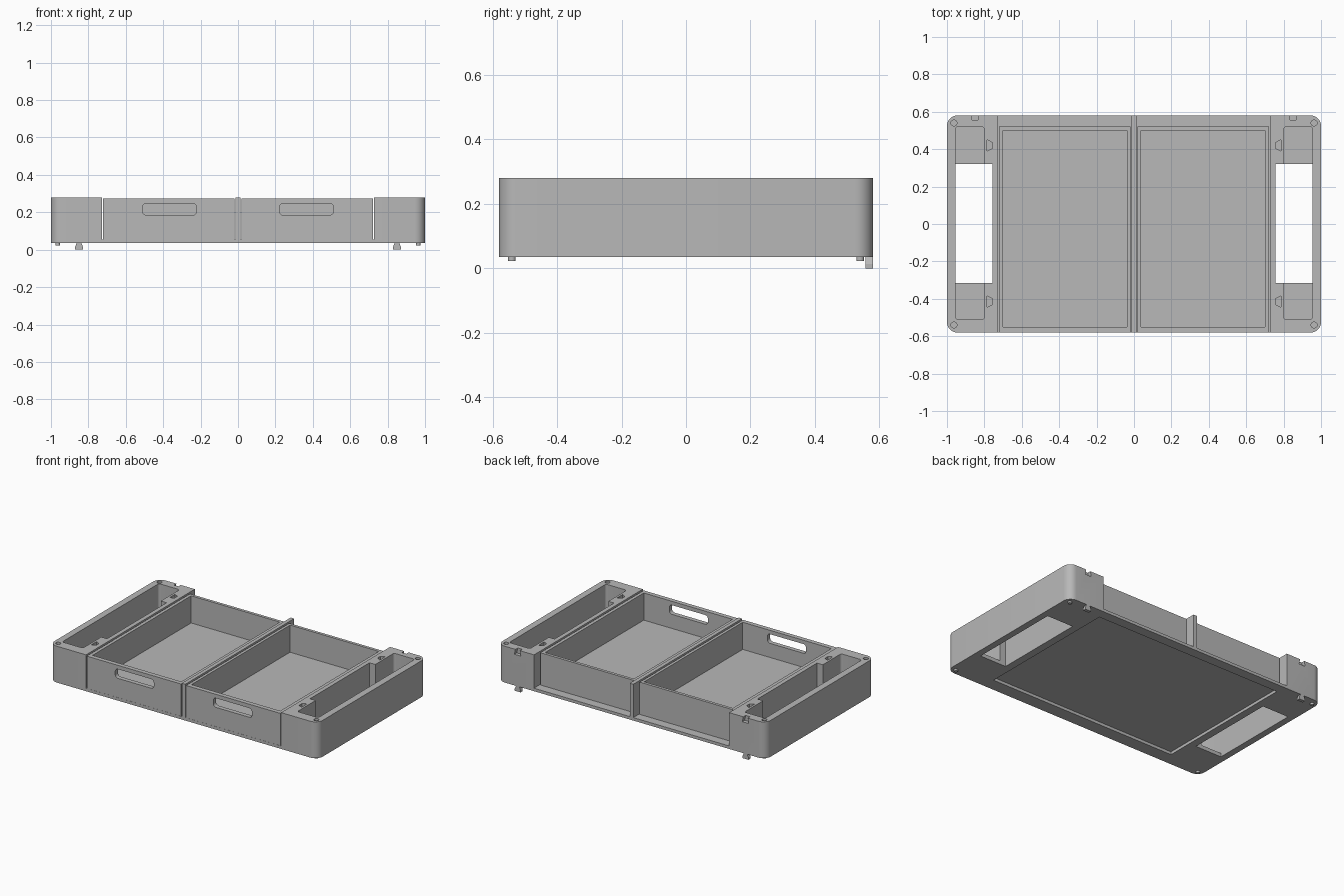
import bpy, bmesh, math

old = bpy.data.objects.get("Cube")
if old:
    bpy.data.objects.remove(old, do_unlink=True)

grey = bpy.data.materials.new("plain grey")
grey.use_nodes = True
colour = (0.48, 0.48, 0.48, 1)
grey.diffuse_color = colour
grey.node_tree.nodes["Principled BSDF"].inputs["Base Color"].default_value = colour

BOTTOM, TOP = 0.035, 0.28
DEPTH = 0.58          # half the depth of the tray


def rounded(x0, x1, y0, y1, r=0.0, steps=6):
    """Outline of a rectangle, with rounded corners if r is set."""
    if r == 0:
        return [(x0, y0), (x1, y0), (x1, y1), (x0, y1)]
    centres = [(x1 - r, y1 - r), (x0 + r, y1 - r), (x0 + r, y0 + r), (x1 - r, y0 + r)]
    return [(cx + r * math.cos(math.pi / 2 * (q + i / steps)),
             cy + r * math.sin(math.pi / 2 * (q + i / steps)))
            for q, (cx, cy) in enumerate(centres) for i in range(steps + 1)]


def circle(cx, cy, r, n=20):
    return [(cx + r * math.cos(2 * math.pi * i / n), cy + r * math.sin(2 * math.pi * i / n))
            for i in range(n)]


def prism(name, outline, a, b, axis="z"):
    """Extrude an outline along z, or an x-z outline along y."""
    bm = bmesh.new()
    rings = [[bm.verts.new((u, v, w) if axis == "z" else (u, w, v)) for u, v in outline]
             for w in (a, b)]
    bm.faces.new(rings[0])
    bm.faces.new(rings[1])
    n = len(outline)
    for i in range(n):
        j = (i + 1) % n
        bm.faces.new((rings[0][i], rings[0][j], rings[1][j], rings[1][i]))
    bmesh.ops.recalc_face_normals(bm, faces=bm.faces)
    mesh = bpy.data.meshes.new(name)
    bm.to_mesh(mesh)
    bm.free()
    mesh.materials.append(grey)
    obj = bpy.data.objects.new(name, mesh)
    bpy.context.collection.objects.link(obj)
    return obj


def activate(obj):
    bpy.ops.object.select_all(action="DESELECT")
    obj.select_set(True)
    bpy.context.view_layer.objects.active = obj


def cut(target, outline, a, b, axis="z"):
    """Subtract a prism from the target."""
    cutter = prism("cutter", outline, a, b, axis)
    cutter.hide_render = True
    mod = target.modifiers.new("cut", "BOOLEAN")
    mod.operation = "DIFFERENCE"
    mod.solver = "EXACT"
    mod.object = cutter
    activate(target)
    bpy.ops.object.modifier_apply(modifier=mod.name)
    bpy.data.objects.remove(cutter, do_unlink=True)


def smooth(obj):
    activate(obj)
    bpy.ops.object.shade_smooth_by_angle(angle=math.radians(30))


def box(side, x0, x1, y0, y1, r=0.0):
    """Rounded outline placed on the chosen side of the centre line."""
    lo, hi = sorted((side * x0, side * x1))
    return rounded(lo, hi, y0, y1, r)


# Frame: rounded slab with two drawer bays and a divider left between them
frame = prism("frame", rounded(-1, 1, -DEPTH, DEPTH, 0.055, 8), BOTTOM, TOP)
for s in (-1, 1):
    cut(frame, box(s, 0.013, 0.728, -0.7, 0.7), 0.055, 0.4)
    # end pocket, with a tall opening through the floor in the middle
    cut(frame, box(s, 0.80, 0.955, -0.51, 0.52, 0.015), 0.06, 0.4)
    cut(frame, box(s, 0.757, 0.955, -0.315, 0.32), 0, 0.4)
    # dovetail sockets in the inner blocks
    for y in (-0.415, 0.42):
        cut(frame, [(s * 0.757, y - 0.015), (s * 0.785, y - 0.03),
                    (s * 0.785, y + 0.03), (s * 0.757, y + 0.015)], 0.235, 0.4)
    # dovetail socket at the top of the back
    cut(frame, [(s * 0.85 - 0.012, 0.3), (s * 0.85 + 0.012, 0.3),
                (s * 0.85 + 0.024, 0.245), (s * 0.85 - 0.024, 0.245)], 0.555, 0.7, "y")
    # peg holes
    for y in (-0.54, 0.54):
        cut(frame, circle(s * 0.963, y, 0.016), 0.262, 0.4)
# shallow underside opening that shows the drawer bottoms
cut(frame, rounded(-0.705, 0.705, -0.49, 0.512), 0, 0.0545)
smooth(frame)

for s, label in ((1, "left"), (-1, "right")):
    # Drawer with open top and a rounded handle slot in its front
    drawer = prism(label + "_drawer", box(s, 0.019, 0.722, -DEPTH, 0.52), 0.0555, 0.273)
    cut(drawer, box(s, 0.038, 0.70, -0.55, 0.50), 0.09, 0.4)
    cut(drawer, box(s, 0.222, 0.51, 0.185, 0.247, 0.02), -0.7, -0.5, "y")
    smooth(drawer)

    # Stacking pegs under the corners
    for y, end in ((-0.54, "front"), (0.54, "back")):
        smooth(prism(f"{label}_{end}_peg", circle(s * 0.963, y, 0.012), 0.022, 0.04))

    # Dovetail key hanging below the back
    x = s * 0.85
    prism(label + "_dovetail_key",
          [(x - 0.01, 0.04), (x + 0.01, 0.04), (x + 0.022, 0.014),
           (x + 0.022, 0), (x - 0.022, 0), (x - 0.022, 0.014)], 0.557, DEPTH, "y")
